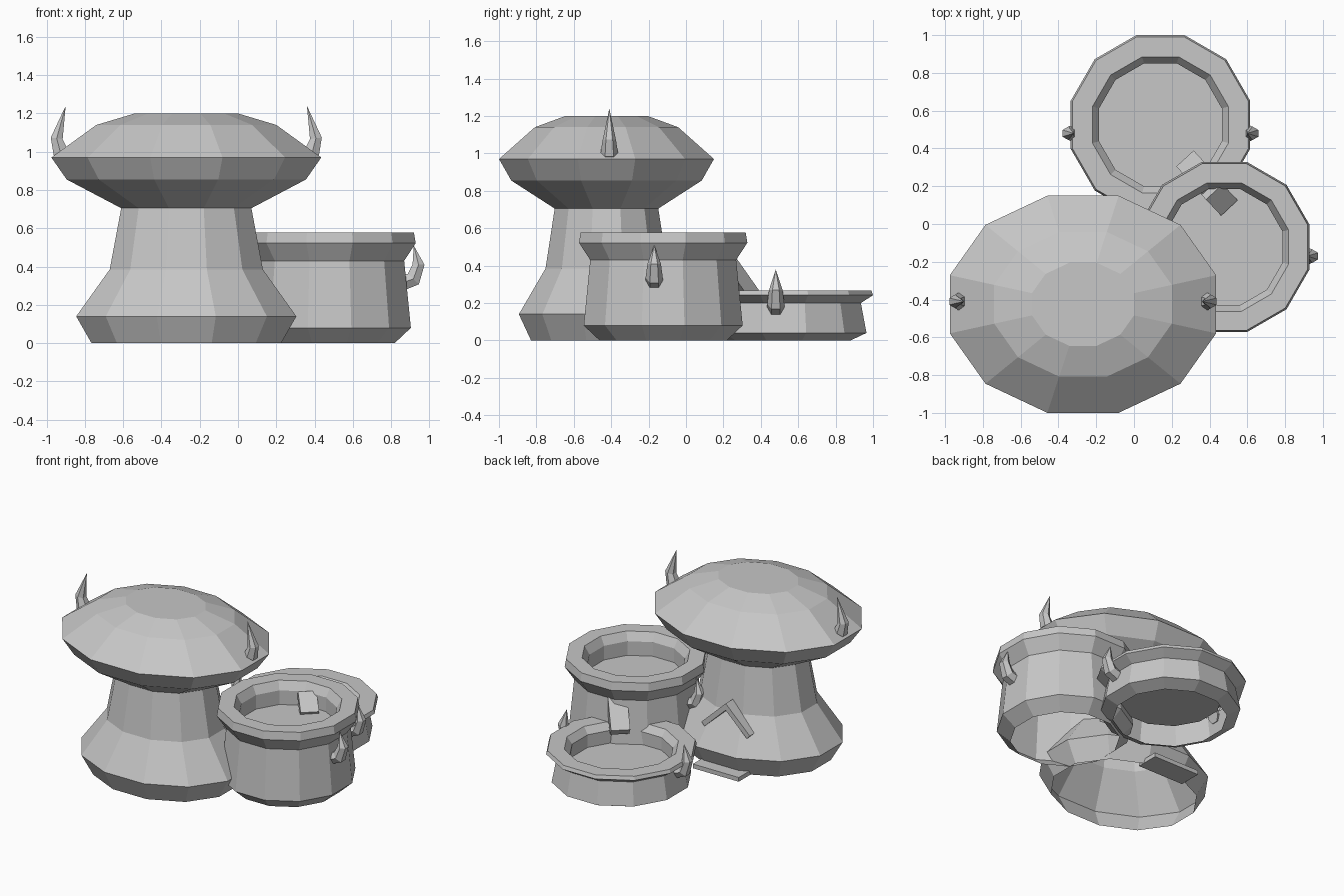
import bpy, math
from mathutils import Vector, Matrix

if "Cube" in bpy.data.objects:
    bpy.data.objects.remove(bpy.data.objects["Cube"])

grey = bpy.data.materials.new("stone_grey")
grey.use_nodes = True
colour = (0.57, 0.57, 0.57, 1)
grey.diffuse_color = colour
grey.node_tree.nodes["Principled BSDF"].inputs["Base Color"].default_value = colour

SIDES = 12


def add_mesh(name, verts, faces):
    mesh = bpy.data.meshes.new(name)
    mesh.from_pydata(verts, [], faces)
    mesh.materials.append(grey)
    obj = bpy.data.objects.new(name, mesh)
    bpy.context.collection.objects.link(obj)
    return obj


def lathe(name, centre, profile, y_scale=1.0):
    """Twelve-sided shell, open below, closed by the last ring.
    Profile holds (half width across flats, height)."""
    verts, faces = [], []
    half = math.pi / SIDES
    for width, z in profile:
        r = width / math.cos(half)
        for i in range(SIDES):
            a = half + i * 2 * half
            verts.append((centre[0] + r * math.cos(a),
                          centre[1] + r * math.sin(a) * y_scale, z))
    for ring in range(len(profile) - 1):
        b = ring * SIDES
        for i in range(SIDES):
            j = (i + 1) % SIDES
            faces.append((b + i, b + j, b + SIDES + j, b + SIDES + i))
    last = (len(profile) - 1) * SIDES
    faces.append(tuple(range(last, last + SIDES)))
    return add_mesh(name, verts, faces)


def horn(name, path, y, radii=(0.048, 0.046, 0.036), n=6):
    """Curved spike along a path of (x, z) points, ending in a sharp tip."""
    pts = [Vector((x, y, z)) for x, z in path]
    across = Vector((0, 1, 0))
    verts, faces = [], []
    for k, r in enumerate(radii):
        along = (pts[k + 1] - pts[max(k - 1, 0)]).normalized()
        up = along.cross(across)
        for i in range(n):
            a = 2 * math.pi * i / n
            verts.append(pts[k] + (across * math.cos(a) + up * math.sin(a)) * r)
    verts.append(pts[-1])
    tip = len(verts) - 1
    for i in range(n):
        j = (i + 1) % n
        for b in range(0, tip - n, n):
            faces.append((b + i, b + j, b + n + j, b + n + i))
        faces.append((tip - n + i, tip - n + j, tip))
    faces.append(tuple(reversed(range(n))))
    return add_mesh(name, verts, faces)


def horn_pair(name, centre_x, y, path):
    for label, side in (("left", 1), ("right", -1)):
        horn(f"{name}_{label}_horn",
             [(centre_x + side * x, z) for x, z in path], y)


def slab(name, top, low, width, thick):
    """Board whose upper face runs from top to low."""
    top, low = Vector(top), Vector(low)
    run = (low - top).normalized()
    side = run.cross(Vector((0, 0, 1))).normalized()
    normal = side.cross(run).normalized()
    rot = Matrix((run, side, normal)).transposed().to_4x4()
    bpy.ops.mesh.primitive_cube_add(size=1)
    obj = bpy.context.object
    obj.name = name
    size = Matrix.Diagonal(((low - top).length, width, thick, 1))
    place = Matrix.Translation((top + low) / 2 - normal * thick / 2)
    obj.data.transform(place @ rot @ size)
    obj.data.materials.append(grey)
    return obj


# Mushroom-shaped tower
lathe("tower", (-0.27, -0.425),
      [(0.495, 0), (0.575, 0.14), (0.40, 0.385), (0.34, 0.705),
       (0.625, 0.855), (0.705, 0.97), (0.47, 1.14), (0.27, 1.2)], 0.815)
horn_pair("tower", -0.27, -0.41,
          [(0.62, 0.985), (0.66, 1.005), (0.677, 1.07), (0.63, 1.24)])

# Tall pot with flared rim band and sunken floor
lathe("tall_pot", (0.478, -0.122),
      [(0.34, 0), (0.425, 0.08), (0.39, 0.43), (0.45, 0.522),
       (0.441, 0.578), (0.34, 0.578), (0.308, 0.52), (0.308, 0.42)])
horn_pair("tall_pot", 0.478, -0.17,
          [(0.375, 0.315), (0.438, 0.335), (0.465, 0.41), (0.44, 0.51)])

# Low pot with flared rim band and sunken floor
lathe("low_pot", (0.14, 0.525),
      [(0.355, 0), (0.44, 0.04), (0.41, 0.20), (0.475, 0.242),
       (0.466, 0.267), (0.36, 0.267), (0.325, 0.22), (0.325, 0.13)])
horn_pair("low_pot", 0.14, 0.48,
          [(0.40, 0.175), (0.46, 0.195), (0.487, 0.27), (0.46, 0.38)])

# Ramps joining the two pots
slab("inner_ramp", (0.425, 0.17, 0.535), (0.505, 0.085, 0.44), 0.12, 0.055)
slab("outer_ramp", (0.386, 0.22, 0.45), (0.27, 0.347, 0.27), 0.125, 0.08)

# Gabled hood and step at the back of the tower
door_x = -0.29
for label, side in (("left", 1), ("right", -1)):
    slab(f"hood_{label}", (door_x, -0.11, 0.465),
         (door_x + side * 0.19, -0.11, 0.285), 0.16, 0.035)
slab("door_step", (door_x - 0.18, 0, 0.03), (door_x + 0.18, 0, 0.03), 0.16, 0.03)
